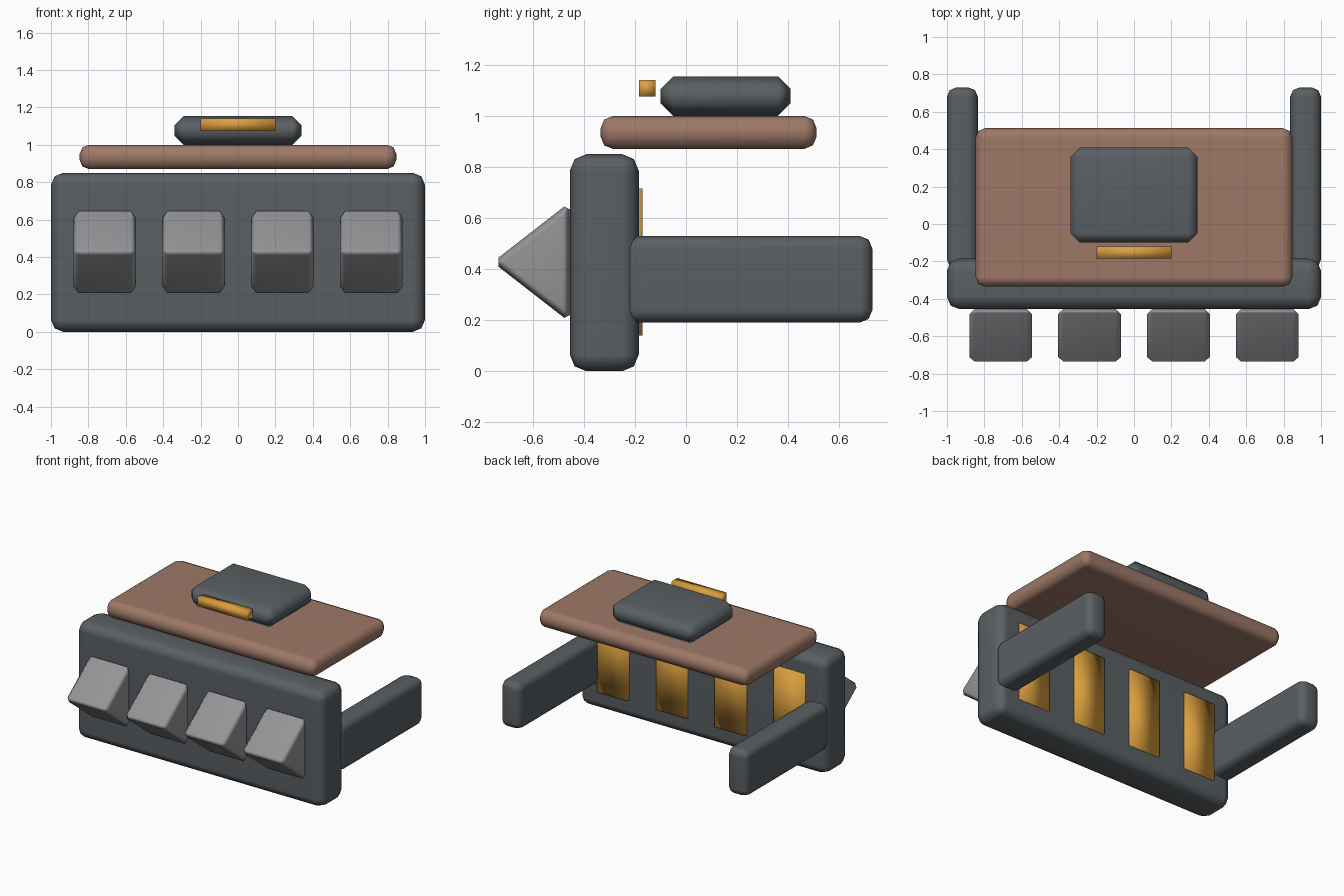
import bpy, bmesh

if "Cube" in bpy.data.objects:
    bpy.data.objects.remove(bpy.data.objects["Cube"])

def material(name, rgb):
    m = bpy.data.materials.new(name)
    m.diffuse_color = (*rgb, 1)
    m.use_nodes = True
    m.node_tree.nodes["Principled BSDF"].inputs["Base Color"].default_value = m.diffuse_color
    return m

DARK = material("slate grey", (0.10, 0.115, 0.125))
BROWN = material("warm brown", (0.34, 0.19, 0.135))
AMBER = material("amber", (0.71, 0.35, 0.05))
PALE = material("light grey", (0.30, 0.30, 0.315))

def prism(name, mat, x0, x1, profile, bevel=0.0, segments=1):
    """Extrude a (y, z) profile from x0 to x1, then round its edges."""
    bm = bmesh.new()
    face = bm.faces.new([bm.verts.new((x0, y, z)) for y, z in profile])
    ext = bmesh.ops.extrude_face_region(bm, geom=[face])
    moved = [v for v in ext["geom"] if isinstance(v, bmesh.types.BMVert)]
    bmesh.ops.translate(bm, verts=moved, vec=(x1 - x0, 0, 0))
    bmesh.ops.recalc_face_normals(bm, faces=bm.faces)
    mesh = bpy.data.meshes.new(name)
    bm.to_mesh(mesh)
    bm.free()
    mesh.materials.append(mat)
    mesh.shade_smooth()
    obj = bpy.data.objects.new(name, mesh)
    bpy.context.collection.objects.link(obj)
    if bevel:
        mod = obj.modifiers.new("Rounded edges", 'BEVEL')
        mod.width = bevel
        mod.segments = segments
        mod.limit_method = 'NONE'
        obj.modifiers.new("Clean shading", 'WEIGHTED_NORMAL')
    return obj

def box(name, mat, x, y, z, bevel=0.0, segments=1):
    return prism(name, mat, x[0], x[1],
                 [(y[0], z[0]), (y[1], z[0]), (y[1], z[1]), (y[0], z[1])],
                 bevel, segments)

# Upright front body and the two arms reaching back
box("front_body", DARK, (-1, 1), (-0.455, -0.185), (0, 0.85), 0.065, 2)
box("left_arm", DARK, (-1, -0.835), (-0.24, 0.73), (0.19, 0.53), 0.05, 2)
box("right_arm", DARK, (0.835, 1), (-0.24, 0.73), (0.19, 0.53), 0.05, 2)

# Floating slab, top block and its light bar
box("slab", BROWN, (-0.847, 0.847), (-0.335, 0.512), (0.87, 1.0), 0.05, 2)
box("top_block", DARK, (-0.34, 0.34), (-0.1, 0.41), (1.0, 1.155), 0.05)
box("light_bar", AMBER, (-0.2, 0.2), (-0.185, -0.12), (1.075, 1.14))

# Wedges on the front with matching glowing panels on the back
for i in range(4):
    cx = (i - 1.5) * 0.475
    prism(f"wedge_{i + 1}", PALE, cx - 0.168, cx + 0.168,
          [(-0.757, 0.427), (-0.455, 0.192), (-0.455, 0.662)], 0.028)
    box(f"back_panel_{i + 1}", AMBER, (cx - 0.125, cx + 0.125),
        (-0.22, -0.17), (0.14, 0.715))
